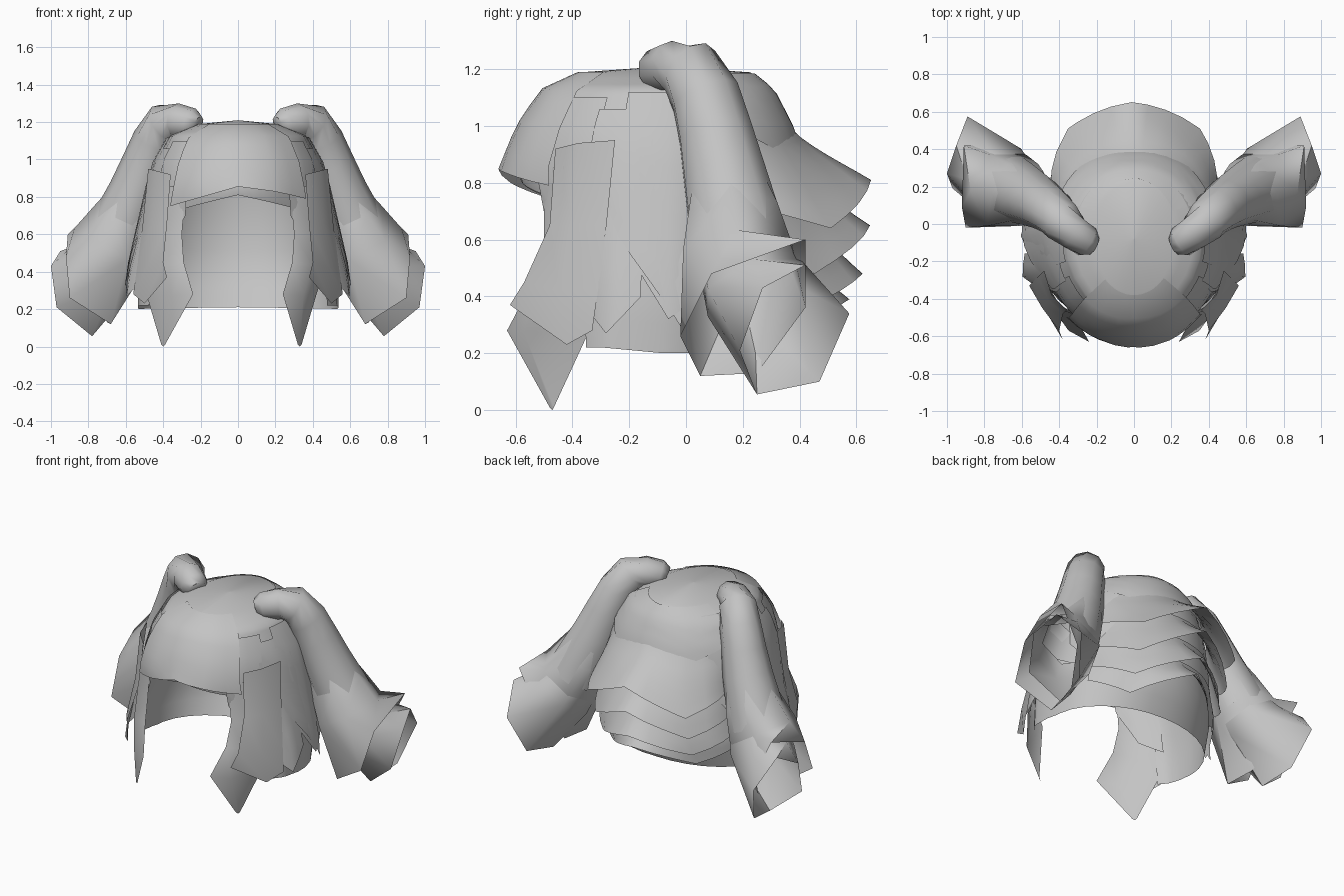
import bpy, math
from mathutils import Vector

if "Cube" in bpy.data.objects:
    bpy.data.objects.remove(bpy.data.objects["Cube"], do_unlink=True)

hair = bpy.data.materials.new("hair_grey")
hair.use_nodes = True
hair.diffuse_color = (0.55, 0.55, 0.55, 1)
hair.node_tree.nodes["Principled BSDF"].inputs["Base Color"].default_value = (0.55, 0.55, 0.55, 1)

# head profile: height, half width, front depth, back depth
PROFILE = [(1.21, 0, 0, 0), (1.195, .2, .28, .3), (1.13, .36, .42, .38), (1.0, .43, .5, .44),
           (.85, .46, .55, .48), (.6, .49, .5, .49), (.4, .51, .48, .46), (.2, .5, .45, .36)]
MID_Y = -.08


def lerp_table(table, key):
    """Interpolate a table of tuples by first value, in either order."""
    rows = sorted(table)
    key = min(max(key, rows[0][0]), rows[-1][0])
    for a, b in zip(rows, rows[1:]):
        if key <= b[0]:
            t = (key - a[0]) / (b[0] - a[0])
            return [u + (v - u) * t for u, v in zip(a[1:], b[1:])]


def on_head(az, z, off):
    """Point on the head; azimuth 0 is the front, 90 the left side, 180 the back."""
    w, f, b = lerp_table(PROFILE, z)
    s, c = math.sin(math.radians(az)), math.cos(math.radians(az))
    return ((w + off) * s, MID_Y - ((f if c > 0 else b) + off) * c, z)


def grid(name, rows, closed=False, cap=False, mirror=False):
    """Skin a list of equally long point rows with smooth shading."""
    n = len(rows[0])
    verts = [tuple(p) for r in rows for p in r]
    faces = [(i * n + j, i * n + (j + 1) % n, (i + 1) * n + (j + 1) % n, (i + 1) * n + j)
             for i in range(len(rows) - 1) for j in range(n if closed else n - 1)]
    if cap:
        faces.append(tuple(reversed(range(n))))
    mesh = bpy.data.meshes.new(name)
    mesh.from_pydata(verts, [], faces)
    mesh.materials.append(hair)
    ob = bpy.data.objects.new(name, mesh)
    bpy.context.collection.objects.link(ob)
    if mirror:
        ob.modifiers.new("mirror", "MIRROR")
    bpy.ops.object.select_all(action='DESELECT')
    ob.select_set(True)
    bpy.context.view_layer.objects.active = ob
    bpy.ops.object.shade_smooth_by_angle(angle=math.radians(65))


def sheet(name, top, edge, start=.01, rows=6, power=1.3, step=8, mirror=False):
    """Hair sheet on the head. edge: (azimuth, bottom height, flare) along the hem."""
    marks = {e[0] for e in edge}
    a0, a1 = min(marks), max(marks)
    azs = sorted(marks | {a for a in range(a0, a1, step) if min(abs(a - m) for m in marks) > 3})
    out = []
    for i in range(rows + 1):
        t = i / rows
        row = []
        for az in azs:
            low, flare = lerp_table(edge, az)
            row.append(on_head(az, top + (low - top) * t, start + (flare - start) * t ** power))
        out.append(row)
    grid(name, out, mirror=mirror)


# crown and the long back and side curtain
sheet("crown_cap", 1.21, [(0, 1.0, 0), (360, 1.0, 0)], start=0, rows=10, power=1, step=15)
sheet("back_curtain", 1.02, [(58, .22, .06), (66, .22, .07), (90, .2, .03), (180, .21, .0),
                             (270, .2, .03), (294, .22, .07), (302, .22, .06)],
      start=0, rows=8, step=12)

# fringe, two layers
sheet("fringe", 1.19, [(-44, .75, .05), (-22, .8, .04), (0, .855, .03), (22, .83, .04), (46, .79, .04)])
sheet("under_fringe", 1.1, [(-40, .74, -.04), (0, .81, -.04), (40, .745, -.04)], start=-.02)

# temple hair and pointed front locks
sheet("temple", 1.1, [(36, .7, .0), (48, .5, .02), (64, .42, .03)], mirror=True)
for side, tip, label in ((1, .33, "left"), (-1, .4, "right")):
    lock = [[(.28, -.5, .85), (.4, -.43, .86), (.47, -.31, .87)],
            [(.3, -.5, .6), (.41, -.45, .6), (.49, -.33, .6)],
            [(.29, -.54, .45), (.4, -.5, .44), (.47, -.36, .43)],
            [(.24, -.63, .28), (.35, -.57, .27), (.42 + (tip - .33), -.34, .28)],
            [(tip - .01, -.48, .01), (tip, -.47, .0), (tip + .01, -.465, .01)]]
    grid(f"front_lock_{label}", [[(side * x, y, z) for x, y, z in row] for row in lock])
grid("outer_lock", [
    [(.36, -.46, .92), (.44, -.38, .94), (.48, -.25, .95)],
    [(.38, -.48, .65), (.46, -.4, .65), (.51, -.28, .65)],
    [(.4, -.57, .45), (.49, -.45, .42), (.54, -.31, .42)],
    [(.38, -.62, .37), (.5, -.42, .23), (.56, -.33, .28)]], mirror=True)

# broad side shards
SHARDS = [(1.06, [(62, .78, .03), (78, .55, .07), (98, .28, .1)]),
          (.95, [(60, .36, .07), (70, .27, .13), (82, .4, .08)]),
          (1.12, [(74, .6, .04), (92, .32, .1), (112, .45, .05)]),
          (1.15, [(96, .7, .04), (116, .5, .08), (134, .75, .03)])]
for k, (top, edge) in enumerate(SHARDS):
    sheet(f"side_shard_{k + 1}", top, edge, start=.015, mirror=True)

# overlapping back layers, each with a pointed hem
TIERS = [(1.185, .97, .02, .9, .03), (.99, .81, .25, .64, .2), (.85, .65, .24, .48, .15),
         (.7, .48, .23, .35, .12), (.55, .39, .2, .26, .08)]
for k, (top, tip, flare, side, side_flare) in enumerate(TIERS):
    sheet(f"back_layer_{k + 1}", top,
          [(118, side + .1, .03), (149, side, side_flare), (181, tip, flare),
           (211, side, side_flare), (242, side + .1, .03)], start=.01, power=1.3)


def tube(name, path, mouth=None, sides=6, cap=False):
    """Loft rings of (x, y, z, radius) on both sides; mouth is an uneven open last ring."""
    pts = [Vector(p[:3]) for p in path]
    rows = []
    for i, c in enumerate(pts):
        t = (pts[min(i + 1, len(pts) - 1)] - pts[max(i - 1, 0)]).normalized()
        u = t.cross(Vector((0, 1, 0))).normalized()
        v = t.cross(u)
        rows.append([c + path[i][3] * (u * math.cos(a) + v * math.sin(a))
                     for a in (2 * math.pi * j / sides for j in range(sides))])
    if mouth:
        rows.append(mouth)
    grid(name, rows, closed=True, cap=cap, mirror=True)


# twin tails: bound tube, flared sleeve and open inner end
tube("tail", [(.22, -.11, 1.175, .06), (.25, -.095, 1.19, .085), (.32, -.05, 1.205, .095),
              (.385, .015, 1.195, .115), (.44, .07, 1.1, .125), (.49, .105, .97, .135),
              (.54, .135, .83, .15), (.6, .165, .69, .165), (.66, .19, .55, .18)], sides=10, cap=True)
tube("tail_sleeve", [(.56, .15, .77, .15), (.6, .165, .68, .18), (.68, .18, .53, .22)],
     mouth=[(.91, .42, .6), (.92, .09, .48), (.9, -.02, .26),
            (.68, .05, .12), (.7, .25, .13), (.79, .42, .36)])
tube("tail_end", [(.65, .19, .55, .17), (.72, .24, .43, .2)],
     mouth=[(.95, .42, .51), (1.0, .27, .43), (.97, .19, .21),
            (.78, .25, .055), (.82, .47, .1), (.89, .575, .34)])
